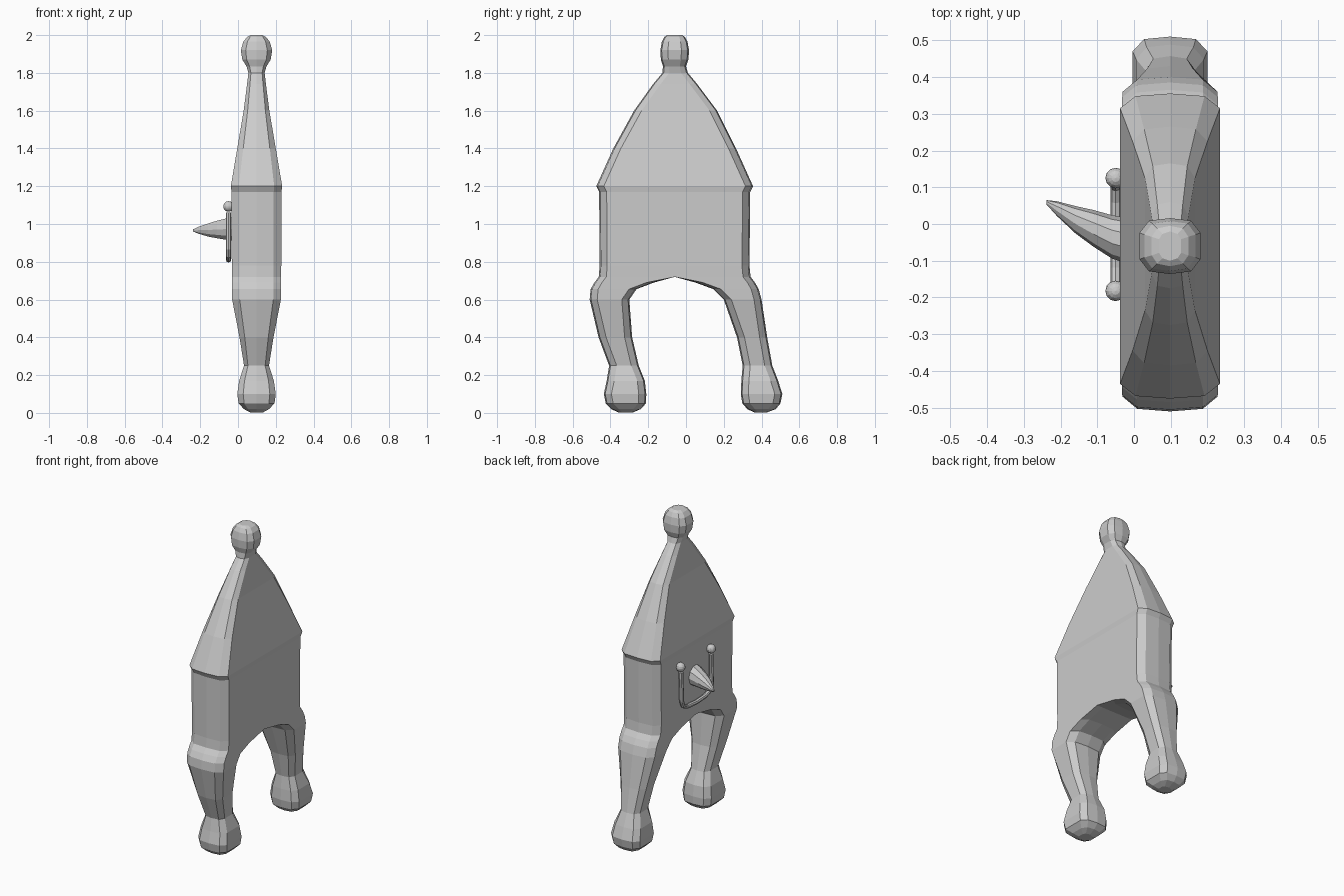
import bpy, bmesh, math
from mathutils import Vector

if "Cube" in bpy.data.objects:
    bpy.data.objects.remove(bpy.data.objects["Cube"])

CX = 0.098  # centre plane of the flat body


def finish(bm, name):
    bmesh.ops.recalc_face_normals(bm, faces=bm.faces)
    me = bpy.data.meshes.new(name)
    bm.to_mesh(me)
    bm.free()
    ob = bpy.data.objects.new(name, me)
    bpy.context.collection.objects.link(ob)
    return ob


def skin(bm, rings, cap_start, cap_end):
    loops = [[bm.verts.new(p) for p in r] for r in rings]
    n = len(loops[0])
    for a, b in zip(loops, loops[1:]):
        for i in range(n):
            j = (i + 1) % n
            bm.faces.new((a[i], a[j], b[j], b[i]))
    if cap_start:
        bm.faces.new(loops[0])
    if cap_end:
        bm.faces.new(loops[-1])


def slab_ring(z, y0, y1, h, flat=None):
    """Chamfered horizontal section; flat names a side (0 or 1) left unchamfered."""
    c = min(0.04, 0.27 * (y1 - y0))
    c0, e0 = (0, 0) if flat == 0 else (c, 0.007)
    c1, e1 = (0, 0) if flat == 1 else (c, 0.007)
    half = [(y0 + e0, .69 * h), (y0 + c0, h), (y1 - c1, h), (y1 - e1, .69 * h)]
    pts = [(y0, 0)] + half + [(y1, 0)] + [(y, -x) for y, x in reversed(half)]
    return [(CX + x, y, z) for y, x in pts]


# Torso, neck and knob head: z, y min, y max, half thickness
torso = [
    (0.72, -.462, .342, .13), (0.78, -.457, .336, .131), (1.17, -.46, .34, .132),
    (1.20, -.475, .355, .136), (1.40, -.385, .265, .102), (1.60, -.275, .165, .068),
    (1.74, -.175, .06, .05), (1.80, -.125, .01, .043), (1.835, -.122, .0, .053),
    (1.87, -.133, .013, .075), (1.92, -.136, .016, .083), (1.965, -.128, .008, .07),
    (1.99, -.115, -.005, .05), (2.0, -.10, -.02, .03)]
# Legs: z, y min, y max, half thickness, from the crotch down to the foot
front = [
    (.69, -.485, -.17, .13), (.655, -.505, -.262, .13), (.60, -.51, -.30, .129),
    (.40, -.463, -.285, .09), (.25, -.407, -.25, .066), (.17, -.42, -.218, .092),
    (.10, -.435, -.21, .102), (.05, -.425, -.212, .095), (.02, -.395, -.24, .066),
    (.003, -.36, -.28, .035)]
back = [
    (.69, .05, .365, .13), (.655, .145, .385, .13), (.60, .20, .40, .129),
    (.40, .27, .43, .09), (.25, .30, .457, .066), (.17, .293, .488, .092),
    (.10, .29, .51, .102), (.05, .298, .50, .095), (.02, .325, .475, .066),
    (.003, .36, .43, .035)]
bm = bmesh.new()
skin(bm, [slab_ring(*r) for r in torso], False, True)
skin(bm, [slab_ring(.72, -.462, -.06, .13, 1)] + [slab_ring(*r) for r in front], False, True)
skin(bm, [slab_ring(.72, -.06, .342, .13, 0)] + [slab_ring(*r) for r in back], False, True)
bmesh.ops.remove_doubles(bm, verts=bm.verts, dist=0.0005)
finish(bm, "body")

# Curved pointed nose: x, y, z, y radius, z radius
nose = [(-.02, -.045, .975, .062, .066), (-.06, -.035, .973, .059, .06),
        (-.11, -.012, .971, .05, .049), (-.16, .012, .968, .037, .036),
        (-.21, .042, .967, .02, .019), (-.238, .059, .966, .006, .006)]
bm = bmesh.new()
skin(bm, [[(x, y + ry * math.cos(a), z + rz * math.sin(a))
           for a in [k * math.tau / 10 for k in range(10)]]
          for x, y, z, ry, rz in nose], True, True)
finish(bm, "nose")

# Thin U-shaped tube running from one eye, along the mouth, to the other
path = [(.122, 1.06), (.115, .87), (.10, .835), (.06, .817), (-.03, .81),
        (-.12, .815), (-.165, .832), (-.185, .865), (-.182, 1.06)]
pts = [Vector((-.05, y, z)) for y, z in path]
rings = []
for i, p in enumerate(pts):
    t = (pts[min(i + 1, len(pts) - 1)] - pts[max(i - 1, 0)]).normalized()
    side = t.cross(Vector((1, 0, 0)))
    rings.append([p + .014 * (math.cos(a) * side + math.sin(a) * Vector((1, 0, 0)))
                  for a in [k * math.tau / 8 for k in range(8)]])
bm = bmesh.new()
skin(bm, rings, True, True)
finish(bm, "mouth_tube")

# Ball eyes
for name, y in (("eye_back", .125), ("eye_front", -.182)):
    bpy.ops.mesh.primitive_uv_sphere_add(segments=12, ring_count=8, radius=.028,
                                         location=(-.05, y, 1.093))
    bpy.context.object.name = name
